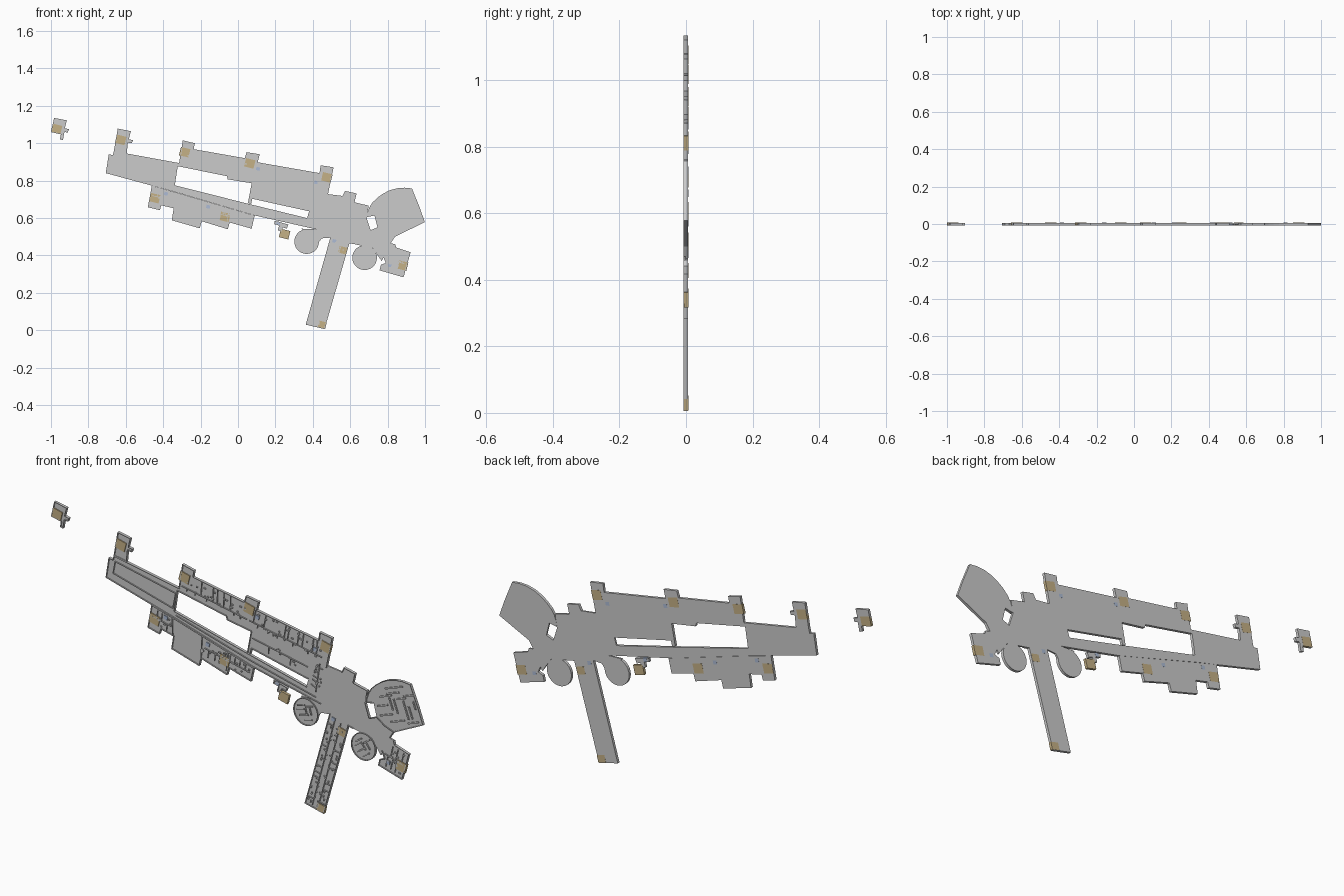
import bpy, bmesh, math, random
from mathutils import Vector

if "Cube" in bpy.data.objects:
    bpy.data.objects.remove(bpy.data.objects["Cube"])

BACK, FLOOR, TOP = 0.0066, -0.002, -0.007   # depth levels along y
T = 0.35                                    # wall thickness, in 1/100 unit
random.seed(4)


def build(name, prisms, mat=None):
    """One object from prisms: (outline in 1/100 units (x, z), y0, y1)."""
    bm = bmesh.new()
    for pts, y0, y1 in prisms:
        vs = [bm.verts.new((x / 100, y0, z / 100)) for x, z in pts]
        f = bm.faces.new(vs)
        ext = bmesh.ops.extrude_face_region(bm, geom=[f])
        for v in ext["geom"]:
            if isinstance(v, bmesh.types.BMVert):
                v.co.y = y1
    bmesh.ops.recalc_face_normals(bm, faces=bm.faces[:])
    me = bpy.data.meshes.new(name)
    bm.to_mesh(me)
    bm.free()
    ob = bpy.data.objects.new(name, me)
    bpy.context.collection.objects.link(ob)
    if mat:
        me.materials.append(mat)
    return ob


def strip(p, q, shift=0.0, t=T):
    """Thin upright wall from p to q, moved sideways by shift."""
    p, q = Vector(p), Vector(q)
    d = (q - p).normalized()
    n = Vector((-d.y, d.x))
    a, b = n * (shift - t / 2), n * (shift + t / 2)
    return ([p + a, q + a, q + b, p + b], FLOOR + 0.0005, TOP)


def rim(pts, skip=()):
    """Walls just inside an outline, leaving the skipped edges open."""
    area = sum(a[0] * b[1] - b[0] * a[1] for a, b in zip(pts, pts[1:] + pts[:1]))
    s = T / 2 if area > 0 else -T / 2
    return [strip(pts[i], pts[(i + 1) % len(pts)], s)
            for i in range(len(pts)) if i not in skip]


def slab(name, pts, skip=(), walls=True):
    build(name, [(pts, BACK, FLOOR)])
    if walls:
        build(name + "_walls", rim(pts, skip))


def rect(c, w, h, deg):
    a = math.radians(deg)
    u, v = Vector((math.cos(a), math.sin(a))), Vector((-math.sin(a), math.cos(a)))
    c = Vector(c)
    return [c + u * (i * w / 2) + v * (j * h / 2)
            for i, j in ((-1, -1), (1, -1), (1, 1), (-1, 1))]


def rooms(name, a, b, c, d, n, spine=0.5):
    """Partition walls and small fixtures in the quad a-b (near), d-c (far)."""
    a, b, c, d = map(Vector, (a, b, c, d))
    at = lambda u, v: a.lerp(b, u).lerp(d.lerp(c, u), v)
    out = [strip(at(0, spine), at(1, spine))]
    ang = math.degrees(math.atan2(b.y - a.y, b.x - a.x))
    for i in range(1, n):
        u = (i + random.uniform(-.25, .25)) / n
        out.append(strip(at(u, spine), at(u, random.choice((0, 1)))))
        for k in range(2):
            p = at(min(u + random.uniform(0, .9 / n), .98), random.uniform(.08, .92))
            out.append((rect(p, random.uniform(.5, 1.2), .6, ang), FLOOR + .0005, TOP))
    build(name, out)


def colour(name, rgb):
    m = bpy.data.materials.new(name)
    m.diffuse_color = (*rgb, 1)
    m.use_nodes = True
    m.node_tree.nodes["Principled BSDF"].inputs["Base Color"].default_value = m.diffuse_color
    return m


def disc(c, r, n=28):
    return [(c[0] + r * math.cos(2 * math.pi * i / n), c[1] + r * math.sin(2 * math.pi * i / n))
            for i in range(n)]


# Gate rooms at the far left
slab("remote_gate", [(-100, 105.9), (-98.3, 113.5), (-91.5, 112.2), (-92.6, 108), (-90.4, 107.5),
                     (-91, 105.7), (-92.8, 106), (-93.6, 101.6), (-95.2, 102.1), (-94.7, 104.8)])
slab("outer_gate", [(-66.4, 95.7), (-64.3, 107.8), (-57.3, 106.4), (-58.4, 102.1), (-56.2, 101.6),
                    (-56.8, 100), (-58.9, 100.3), (-59.5, 94.5)])

# Concourse: wide left end with an inner wall line, and the long lower arm
slab("west_concourse", [(-70.7, 84), (-69.1, 94.1), (-66.9, 93.6), (-66.4, 95.7), (-59.5, 94.5),
                        (-31.1, 89.3), (-32.2, 87.7), (-33.8, 77.5), (-34.9, 74.3)], skip=(5, 7))
build("west_concourse_inner_walls", rim([(-67, 87), (-65.8, 93.3), (-33, 86.4), (-34.6, 78.4)]))
slab("south_concourse", [(-33.8, 77.5), (6.3, 67.4), (37.2, 59.9), (46, 57.5), (44.7, 53.3),
                         (8.4, 61.5), (-34.9, 74.3)], skip=(2, 3, 6))
build("south_concourse_inner_wall", [strip((-33, 75.6), (7, 64.4)), strip((7, 64.4), (42, 56))])

# Upper row of gate rooms
slab("north_wing", [(-31.4, 90), (-29.5, 101.5), (-23.1, 100), (-23.7, 96.8), (3.6, 92), (4.6, 95.2),
                    (11.6, 94.1), (10.5, 89.8), (43.6, 84), (44.2, 88.2), (51.1, 87.1), (47.9, 71.7),
                    (42, 72.2), (7.3, 78.6), (-5.5, 80.7), (-6, 82.4), (-32.2, 87.7)],
     skip=(11, 12, 16))
rooms("north_wing_rooms_left", (-30, 89.5), (5, 82.5), (5, 91.5), (-29, 97.5), 11, .15)
rooms("north_wing_rooms_right", (6, 82), (45, 74.5), (46, 83), (8, 90), 15, .2)

# Hall between the openings and its links
slab("central_hall", [(5.3, 68), (7.3, 78.6), (42, 72.4), (38, 63.6), (7.6, 70.3), (7, 67.5)], skip=(1, 2, 5))
rooms("central_hall_rooms", (8, 77), (38, 71), (37, 66), (8, 72), 4, .3)
slab("east_link", [(40.5, 73.2), (47.9, 72.5), (46.5, 56), (36.8, 59.5), (38, 63.6)], walls=False)
rooms("east_link_rooms", (39, 60), (42.5, 73), (46, 72.5), (45, 57), 6)

# Lower row of gate rooms
south = [(-46.1, 77.3), (-48.2, 65.8), (-41.8, 64.2), (-41, 66.8), (-34.4, 65.2), (-35.4, 58.8),
         (-20.5, 54.5), (-19.4, 58.3), (-5.5, 54), (-4.4, 57.6), (7.3, 54.3), (8.9, 61.3), (-34.9, 74.2)]
slab("south_wing", south)
rooms("south_wing_rooms_left", (-46.5, 68), (-36, 66), (-35, 73), (-45.5, 76), 4)
rooms("south_wing_rooms_right", (-18, 60), (6, 56), (7, 61), (-17, 67.5), 9)
build("south_wing_partitions", [strip((-35, 74), (-34.8, 65.5)), strip((-19, 69), (-19.6, 58)),
                                strip((-5, 65), (-6, 56))])
build("south_wing_column", [(disc((-19, 62.3), .9, 12), FLOOR, TOP)])

# Central hub
slab("hub", [(44.7, 53), (46.3, 73), (55.9, 71.8), (57.3, 74.5), (63.4, 73.1), (62.3, 68.4),
             (69.9, 66.6), (68.8, 60), (70.9, 53.5), (74.6, 55), (83.9, 50), (82, 47), (76.8, 37),
             (72, 44), (62.3, 46), (59.7, 46.5), (49.5, 49.5), (43, 49)],
     skip=(0, 1, 9, 11, 12, 13, 15, 17, 16))
build("hub_neck", [([(34, 54.3), (45, 53.8), (45, 49.5), (41, 44)], BACK, FLOOR)])

# Large lounge with seating rows
petal = [(99.9, 57.8), (97, 66), (93, 75.8), (89, 76.2), (85, 75.9), (81, 74.8), (77.5, 73), (74.6, 70.9),
         (72, 68.4), (70.3, 65.8), (69.3, 63), (68.9, 60.5), (73, 61.3), (74.6, 55), (79, 51.8), (83.9, 50)]
slab("large_lounge", petal, skip=(12,))
seats = [(84, 71.8, 10, 20), (83.5, 69, 7, 20), (92, 70, 6, 20), (79.5, 66.5, 7, 20), (88, 67.5, 5, 20),
         (78, 61.5, 6, 20), (85, 63, 7, -70), (82.5, 63.5, 6, -70), (90.5, 62.5, 9, -70),
         (93, 62, 6, -70), (80, 57.5, 7, 20), (86, 56, 8, 20), (94.5, 57.5, 6, 20), (95, 66, 4, -70)]
build("large_lounge_seats", [(rect((x, z), l, .7, a), FLOOR + .0005, TOP) for x, z, l, a in seats])

# Two small round lounges with seating
for name, c, tilt in (("left_round_lounge", (36.7, 47.4), 15), ("right_round_lounge", (67.7, 38.8), 35)):
    slab(name, disc(c, 6.6))
    rows = [(-2.5, 2.6, 4, 0), (1.8, 3, 4, 0), (-2.8, .6, 4, 0), (2.5, .8, 3.5, 90),
            (-1, -1.8, 5, 0), (.2, 0, 3.5, 90), (1.5, -3.6, 4, 0)]
    build(name + "_seats", [(rect((c[0] + x, c[1] + z), l, .6, a + tilt), FLOOR + .0005, TOP)
                            for x, z, l, a in rows])

# Long pier and short right pier
slab("long_pier", [(49.5, 50), (59.7, 47), (46.3, 0.6), (36.2, 3)], skip=(0,))
rooms("long_pier_rooms_left", (49, 48), (37, 4), (41, 3), (53, 47), 13, .8)
rooms("long_pier_rooms_right", (54, 47), (42, 3), (46, 2), (59, 46), 13, .3)
slab("right_pier", [(79, 47), (84, 46), (84.6, 44.2), (92.3, 41.7), (88.5, 28.3), (75.7, 32),
                    (76.4, 35), (79, 36), (77.5, 39.5)], skip=(0, 8))
rooms("right_pier_rooms", (78, 33), (87.5, 30), (90.5, 41), (80.5, 44), 7)

# Detached shelter
slab("shelter", [(19.6, 58.5), (27, 56.5), (26, 54.3), (24, 55), (23.3, 52.8), (21.3, 53.5),
                 (22, 56), (19.3, 56.7)])

# Stair cores and lift cores, shown through the full thickness
brown, blue = colour("core_brown", (.56, .44, .24)), colour("lift_blue", (.42, .5, .66))
cores = [(-97, 107.6), (-62.7, 101.8), (-28.5, 95.2), (6.3, 89.2), (47.5, 81.7), (-44.5, 70.6),
         (-7, 60.6), (56, 42.8), (45, 2.9), (88, 34.6), (24.9, 51.4)]
for i, c in enumerate(cores):
    w, h = (4.2, 3.6) if i in (7, 8) else (5.2, 4.6)
    build(f"stair_core_{i + 1}", [(rect(c, w, h, -14), .007, TOP + .0003)], brown)
lifts = [(-38.5, 73), (-16, 66), (10.7, 86.3), (41.8, 79), (51.5, 47.7), (81, 34.8), (21.5, 57.2)]
for i, c in enumerate(lifts):
    build(f"lift_core_{i + 1}", [(rect(c, 2, 1.8, -14), .007, TOP + .0003)], blue)
